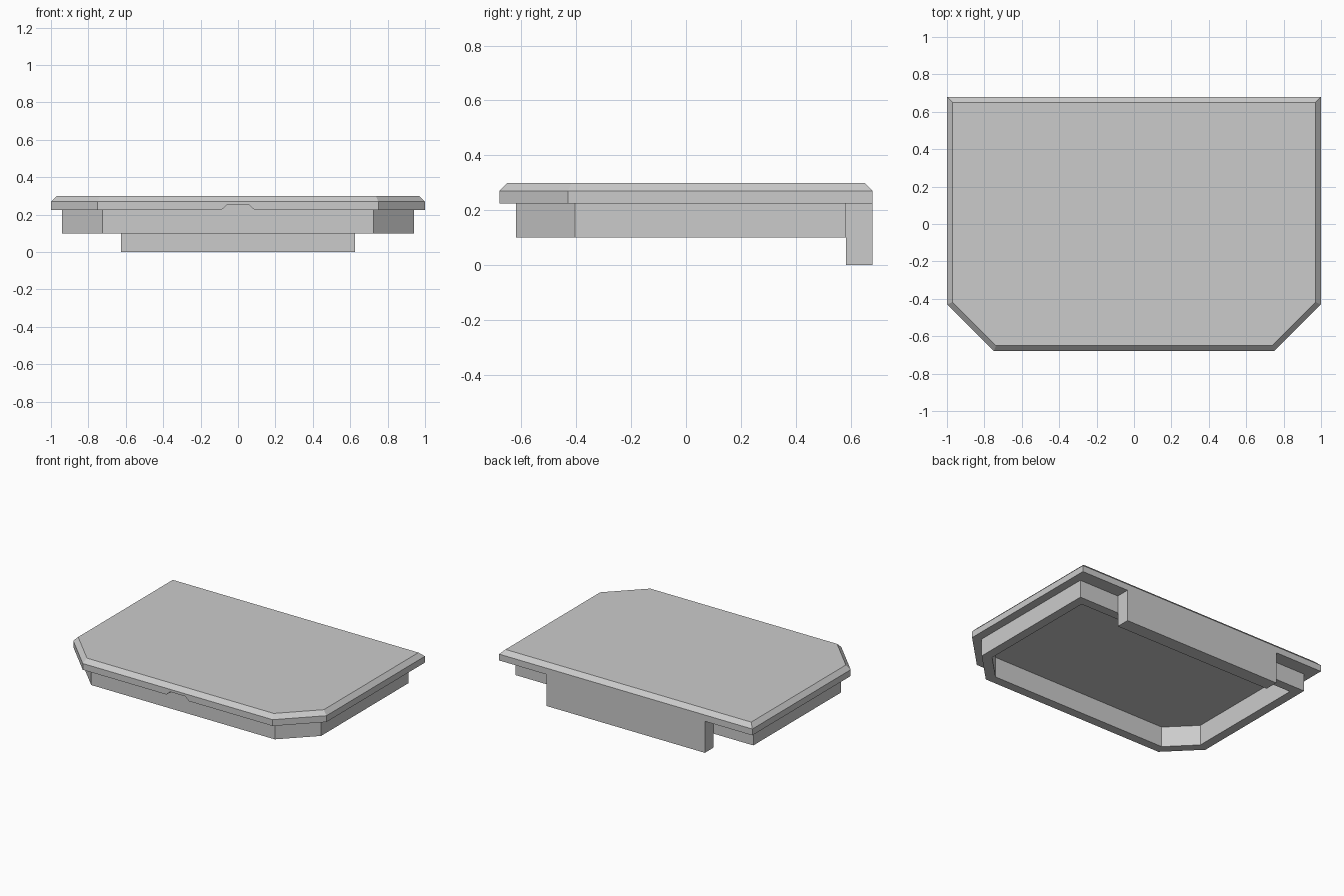
import bpy
import bmesh

cube = bpy.data.objects.get("Cube")
if cube:
    bpy.data.objects.remove(cube, do_unlink=True)

grey = bpy.data.materials.new("plain grey")
grey.use_nodes = True
COLOUR = (0.6, 0.6, 0.6, 1)
grey.diffuse_color = COLOUR
grey.node_tree.nodes["Principled BSDF"].inputs["Base Color"].default_value = COLOUR


def outline(inset, back, z):
    """Plan of the lid with two cut front corners, moved inward by inset."""
    x, y, shift = 1 - inset, 0.68 - inset, inset * 0.414
    half = [(0.75 - shift, -y), (x, -0.43 + shift), (x, back)]
    return [(px, py, z) for px, py in half] + [(-px, py, z) for px, py in reversed(half)]


def loft(name, rings):
    """Join matching rings with side faces and close both ends."""
    bm = bmesh.new()
    loops = [[bm.verts.new(p) for p in ring] for ring in rings]
    n = len(loops[0])
    for a, b in zip(loops, loops[1:]):
        for i in range(n):
            j = (i + 1) % n
            bm.faces.new((a[i], a[j], b[j], b[i]))
    bm.faces.new(loops[0])
    bm.faces.new(loops[-1])
    bmesh.ops.recalc_face_normals(bm, faces=bm.faces)
    mesh = bpy.data.meshes.new(name)
    bm.to_mesh(mesh)
    bm.free()
    mesh.materials.append(grey)
    obj = bpy.data.objects.new(name, mesh)
    bpy.context.collection.objects.link(obj)
    return obj


# Lid: bevelled top, overhanging edge, hollow rim underneath
WALL = 0.065
lid = loft("lid_with_rim", [
    outline(0.03, 0.65, 0.30),
    outline(0, 0.68, 0.27),
    outline(0, 0.68, 0.225),
    outline(0.06, 0.583, 0.225),
    outline(0.06, 0.583, 0.10),
    outline(0.06 + WALL, 0.583 - WALL, 0.10),
    outline(0.06 + WALL, 0.583 - WALL, 0.245),
])

# Finger notch under the front edge
notch = [(-0.115, 0.2), (-0.06, 0.252), (0.06, 0.252), (0.115, 0.2)]
cutter = loft("notch_cutter", [[(x, y, z) for x, z in notch] for y in (-0.8, -0.62)])
cutter.hide_render = True
cut = lid.modifiers.new("finger_notch", 'BOOLEAN')
cut.operation = 'DIFFERENCE'
cut.solver = 'EXACT'
cut.object = cutter
bpy.context.view_layer.objects.active = lid
bpy.ops.object.modifier_apply(modifier=cut.name)
bpy.data.objects.remove(cutter, do_unlink=True)

# Flap hanging from the back edge
flap = [(-0.625, 0.583), (0.625, 0.583), (0.625, 0.68), (-0.625, 0.68)]
loft("back_flap", [[(x, y, z) for x, y in flap] for z in (0, 0.225)])
